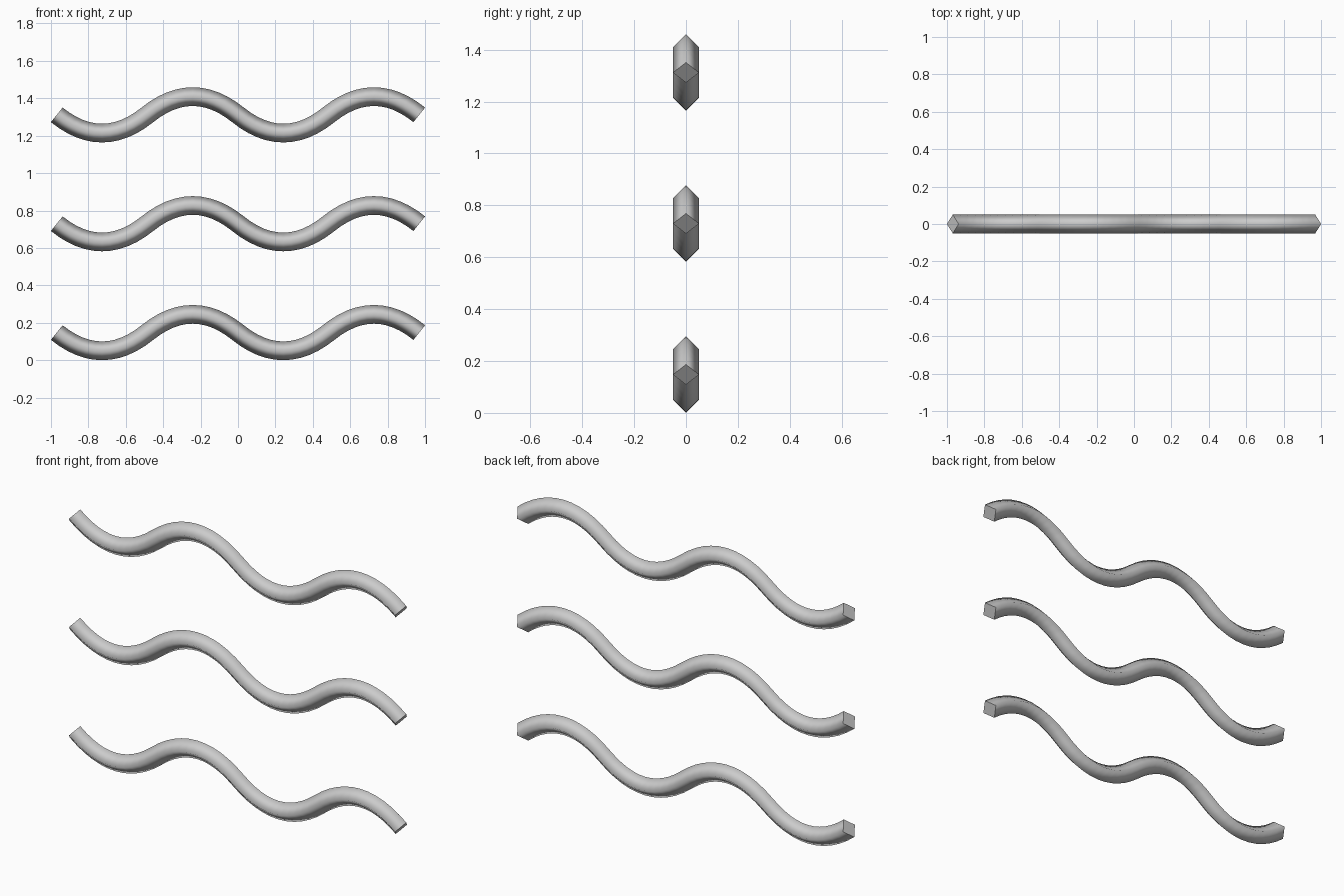
import bpy, bmesh
from mathutils import Vector

if "Cube" in bpy.data.objects:
    bpy.data.objects.remove(bpy.data.objects["Cube"])

HALF_WAVE = 0.4845   # x length of one trough or crest
AMP = 0.0975         # height of crests and depth of troughs
RADIUS = 0.05        # half diagonal of the diamond section
STEPS = 12           # rings per half wave
SPACING = 0.582      # distance between strands

grey = bpy.data.materials.new("light grey")
grey.diffuse_color = (0.6, 0.6, 0.6, 1)
grey.use_nodes = True
grey.node_tree.nodes["Principled BSDF"].inputs["Base Color"].default_value = grey.diffuse_color


def wave_frame(i):
    """Centre point and normal on a chain of four parabolic arcs."""
    seg = min(i // STEPS, 3)
    t = i / STEPS - seg
    sign = -1 if seg % 2 == 0 else 1
    z = sign * 4 * AMP * t * (1 - t)
    slope = sign * 4 * AMP * (1 - 2 * t) / HALF_WAVE
    centre = Vector(((i / STEPS - 2) * HALF_WAVE, 0, z))
    return centre, Vector((-slope, 0, 1)).normalized()


def wavy_strand(name, z_mid):
    bm = bmesh.new()
    side = Vector((0, 1, 0))
    rings = []
    for i in range(4 * STEPS + 1):
        c, n = wave_frame(i)
        c.z += z_mid
        rings.append([bm.verts.new(c + d * RADIUS) for d in (n, side, -n, -side)])
    # smooth diamond tube
    for a, b in zip(rings, rings[1:]):
        for k in range(4):
            j = (k + 1) % 4
            bm.faces.new((a[k], a[j], b[j], b[k])).smooth = True
    # flat end caps with sharp rims
    for ring in (rings[0], rings[-1]):
        cap = bm.faces.new(ring)
        for e in cap.edges:
            e.smooth = False
    bmesh.ops.recalc_face_normals(bm, faces=bm.faces)
    me = bpy.data.meshes.new(name)
    bm.to_mesh(me)
    bm.free()
    me.materials.append(grey)
    ob = bpy.data.objects.new(name, me)
    bpy.context.collection.objects.link(ob)


# three stacked wavy strands
for k, label in enumerate(("lower", "middle", "upper")):
    wavy_strand(label + "_wave", AMP + RADIUS + k * SPACING)
